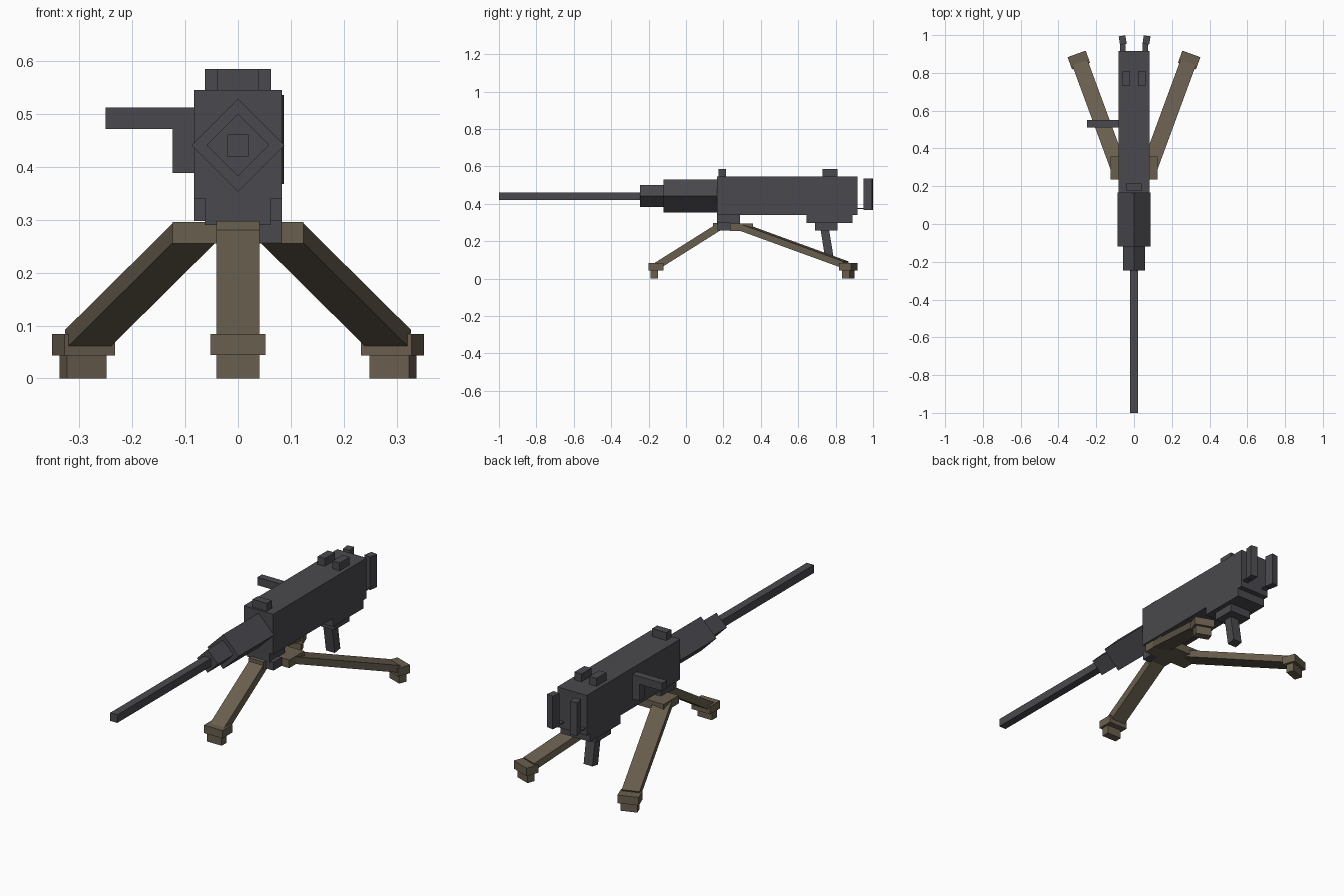
import bpy, bmesh, math
from mathutils import Vector, Matrix

cube = bpy.data.objects.get("Cube")
if cube:
    bpy.data.objects.remove(cube, do_unlink=True)


def material(name, rgb):
    m = bpy.data.materials.new(name)
    m.use_nodes = True
    m.diffuse_color = (*rgb, 1)
    m.node_tree.nodes["Principled BSDF"].inputs["Base Color"].default_value = (*rgb, 1)
    return m


STEEL = material("gunmetal grey", (0.068, 0.066, 0.075))
OLIVE = material("olive brown", (0.14, 0.113, 0.077))


def solid(name, mat, matrix):
    """Unit cube placed by a matrix."""
    bm = bmesh.new()
    bmesh.ops.create_cube(bm, size=1, matrix=matrix)
    mesh = bpy.data.meshes.new(name)
    bm.to_mesh(mesh)
    bm.free()
    mesh.materials.append(mat)
    ob = bpy.data.objects.new(name, mesh)
    bpy.context.collection.objects.link(ob)
    return ob


def box(name, mat, x, y, z):
    """Box from its ranges on the three axes."""
    lo, hi = Vector((x[0], y[0], z[0])), Vector((x[1], y[1], z[1]))
    return solid(name, mat, Matrix.Translation((lo + hi) / 2) @ Matrix.Diagonal((*(hi - lo), 1)))


def turned(name, mat, centre, size, angle, axis="Z"):
    """Box turned about one axis."""
    return solid(name, mat, Matrix.Translation(centre)
                 @ Matrix.Rotation(math.radians(angle), 4, axis) @ Matrix.Diagonal((*size, 1)))


def beam(name, mat, start, end, width, depth):
    """Bar between two points, its width kept level."""
    a, b = Vector(start), Vector(end)
    along = (b - a).normalized()
    side = along.cross(Vector((0, 0, 1))).normalized()
    up = side.cross(along)
    frame = Matrix((side, along, up)).transposed().to_4x4()
    return solid(name, mat, Matrix.Translation((a + b) / 2) @ frame
                 @ Matrix.Diagonal((width, (b - a).length, depth, 1)))


# Receiver and underside blocks
box("receiver", STEEL, (-.083, .083), (.165, .917), (.34, .545))
box("front_mount", STEEL, (-.062, .062), (.165, .29), (.29, .345))
box("front_mount_lug", STEEL, (.03, .083), (.168, .234), (.257, .3))
box("rear_underblock", STEEL, (-.083, .083), (.645, .89), (.298, .342))
box("rear_mount", STEEL, (-.06, .06), (.69, .81), (.257, .3))
beam("elevation_post", STEEL, (0, .742, .262), (0, .766, .115), .05, .045)

# Diamond-section jacket, collar and square barrel
for name, y, r in (("barrel_jacket", (-.12, .166), .088), ("barrel_collar", (-.245, -.119), .059)):
    s = r * math.sqrt(2)
    turned(name, STEEL, (0, sum(y) / 2, .441), (s, y[1] - y[0], s), 45, "Y")
box("barrel", STEEL, (-.02, .02), (-1, -.24), (.42, .461))

# Sights
box("front_sight", STEEL, (-.04, .04), (.175, .215), (.54, .585))
for side, s in (("left", 1), ("right", -1)):
    box(side + "_rear_sight", STEEL, sorted((s * .022, s * .062)), (.73, .81), (.54, .585))

# Cocking handle on the right side
box("handle_bracket", STEEL, (-.124, -.08), (.512, .55), (.388, .512))
box("handle_bar", STEEL, (-.25, -.12), (.512, .55), (.472, .512))

# Spade grips with thin brackets
for side, s in (("left", 1), ("right", -1)):
    turned(side + "_grip", STEEL, (.003 + s * .063, .974, .452), (.036, .045, .168), -s * 9)
    box(side + "_grip_bracket", STEEL, sorted((s * .045, s * .075)), (.91, .96), (.372, .378))

# Tripod head
box("tripod_head", OLIVE, (-.124, .124), (.235, .357), (.255, .296))
box("tripod_head_front", OLIVE, (-.041, .041), (.145, .26), (.257, .298))

# Front leg and foot
beam("front_leg", OLIVE, (0, .18, .279), (0, -.165, .062), .081, .04)
box("front_foot", OLIVE, (-.052, .052), (-.2, -.12), (.044, .084))
box("front_foot_pad", OLIVE, (-.041, .041), (-.19, -.15), (0, .046))

# Splayed rear legs and feet
for side, s in (("left", 1), ("right", -1)):
    beam("rear_leg_" + side, OLIVE, (s * .079, .29, .279), (s * .285, .85, .075), .086, .035)
    turned("rear_foot_" + side, OLIVE, (s * .292, .868, .064), (.102, .069, .041), -s * 20)
    turned("rear_foot_pad_" + side, OLIVE, (s * .293, .868, .023), (.08, .041, .046), -s * 20)
